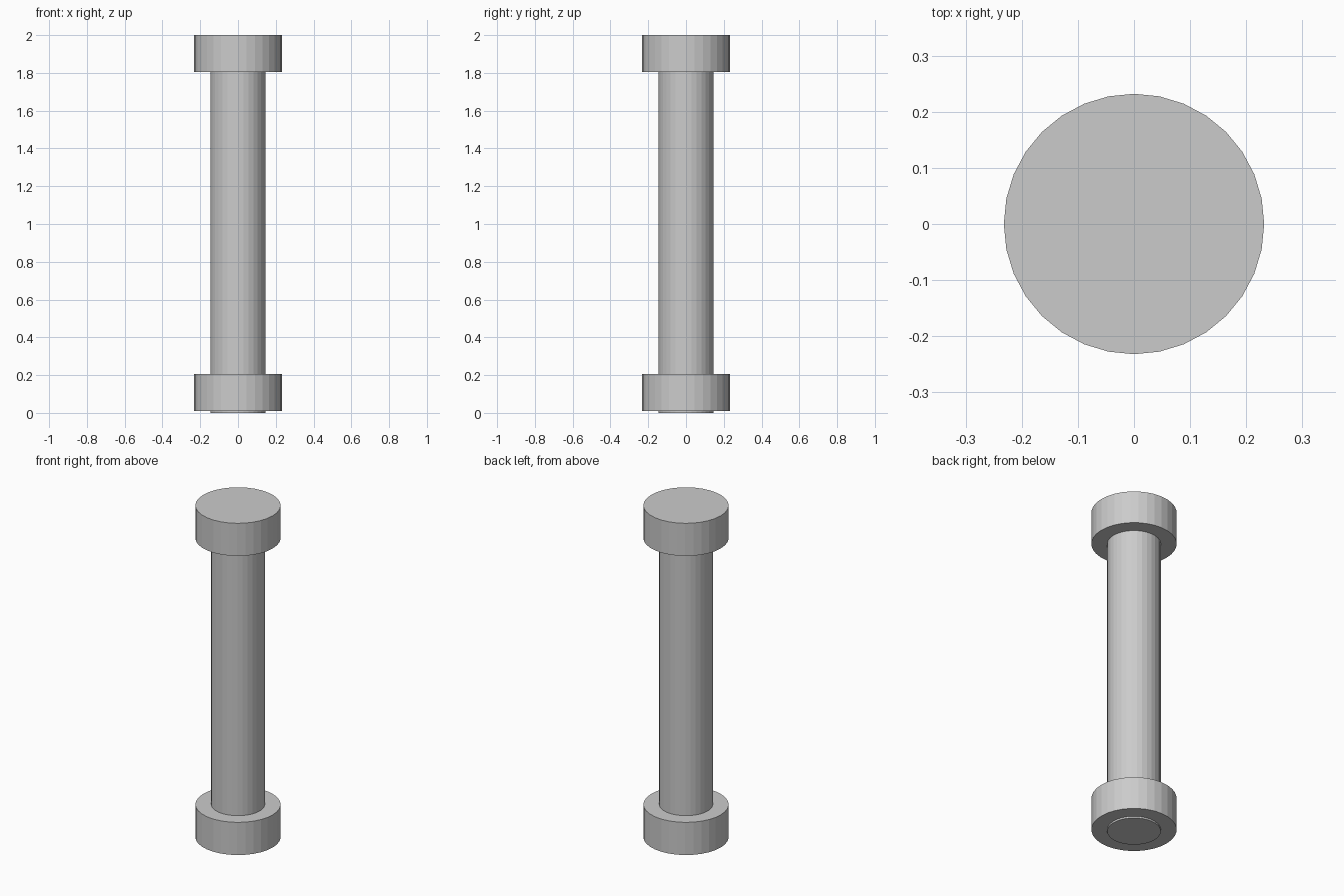
import bpy

if "Cube" in bpy.data.objects:
    bpy.data.objects.remove(bpy.data.objects["Cube"])


def cylinder(name, radius, z_low, z_high):
    bpy.ops.mesh.primitive_cylinder_add(
        vertices=32, radius=radius, depth=z_high - z_low,
        location=(0, 0, (z_low + z_high) / 2))
    obj = bpy.context.object
    obj.name = name
    return obj


# Long shaft, poking slightly out below the lower collar
cylinder("shaft", 0.146, 0.0, 1.95)

# Matching end collars
cylinder("lower_collar", 0.232, 0.01, 0.206)
cylinder("upper_collar", 0.232, 1.804, 2.0)
